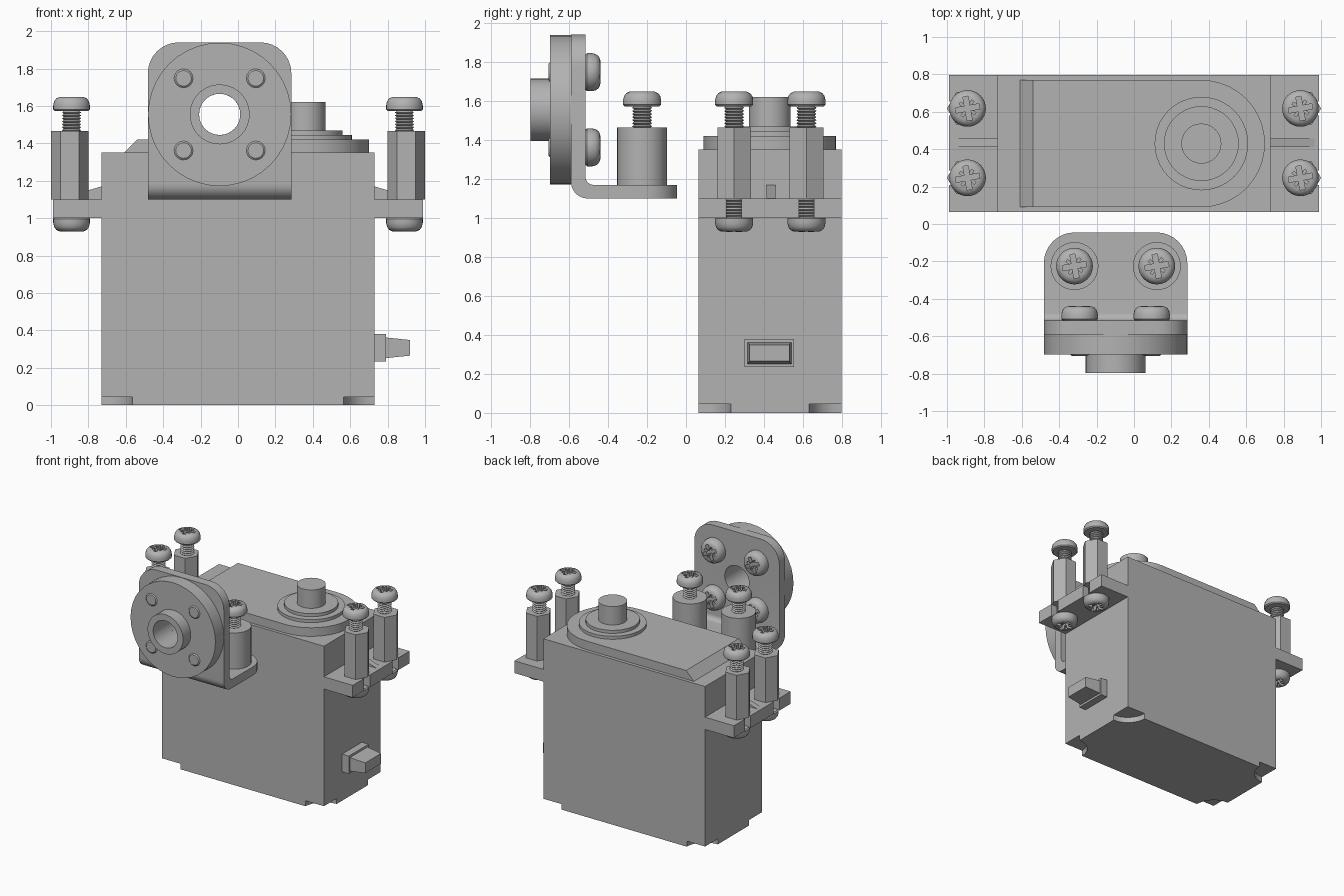
import bpy, bmesh
from math import cos, sin, pi, radians
from mathutils import Vector, Matrix

if "Cube" in bpy.data.objects:
    bpy.data.objects.remove(bpy.data.objects["Cube"], do_unlink=True)

grey = bpy.data.materials.new("plain_grey")
grey.use_nodes = True
grey.diffuse_color = (0.45, 0.45, 0.45, 1)
grey.node_tree.nodes["Principled BSDF"].inputs["Base Color"].default_value = grey.diffuse_color
parts = []


def finish(name, bm):
    bmesh.ops.recalc_face_normals(bm, faces=bm.faces)
    mesh = bpy.data.meshes.new(name)
    bm.to_mesh(mesh)
    bm.free()
    mesh.materials.append(grey)
    obj = bpy.data.objects.new(name, mesh)
    bpy.context.collection.objects.link(obj)
    parts.append(obj)
    return obj


def prism_bm(points, start, depth):
    """Extrude a closed outline of 3D points along a vector."""
    bm = bmesh.new()
    face = bm.faces.new([bm.verts.new(Vector(p) + Vector(start)) for p in points])
    new = bmesh.ops.extrude_face_region(bm, geom=[face])["geom"]
    bmesh.ops.translate(bm, vec=depth, verts=[v for v in new if isinstance(v, bmesh.types.BMVert)])
    return bm


def box(name, x, y, z):
    outline = [(x[0], y[0], 0), (x[1], y[0], 0), (x[1], y[1], 0), (x[0], y[1], 0)]
    return finish(name, prism_bm(outline, (0, 0, z[0]), (0, 0, z[1] - z[0])))


def lathe(name, profile, steps=32, closed=False, loc=(0, 0, 0)):
    """Revolve (radius, height) points around z."""
    bm = bmesh.new()
    vs = [bm.verts.new((r, 0, h)) for r, h in profile]
    pairs = list(zip(vs, vs[1:])) + ([(vs[-1], vs[0])] if closed else [])
    es = [bm.edges.new(p) for p in pairs]
    bmesh.ops.spin(bm, geom=vs + es, cent=(0, 0, 0), axis=(0, 0, 1), angle=2 * pi,
                   steps=steps, use_merge=True)
    bmesh.ops.remove_doubles(bm, verts=bm.verts, dist=1e-5)
    obj = finish(name, bm)
    obj.location = loc
    return obj


def cylinder(name, r, z0, z1, x, y, steps=32):
    return lathe(name, [(0, z0), (r, z0), (r, z1), (0, z1)], steps, loc=(x, y, 0))


def cut(obj, cutter):
    mod = obj.modifiers.new("cut", 'BOOLEAN')
    mod.operation = 'DIFFERENCE'
    mod.object = cutter
    bpy.context.view_layer.update()
    bpy.context.view_layer.objects.active = obj
    bpy.ops.object.modifier_apply(modifier=mod.name)
    parts.remove(cutter)
    bpy.data.objects.remove(cutter, do_unlink=True)


Y0, Y1 = 0.065, 0.797
SHAFT = (0.36, 0.43)
ROWS = (0.247, 0.618)

# Motor case with round notches at the bottom corners
case = box("case", (-0.73, 0.73), (Y0, Y1), (0, 1.35))
for cx in (-0.73, 0.73):
    for cy in (Y0, Y1):
        cut(case, cylinder("notch_cutter", 0.165, -0.1, 0.045, cx, cy))

# Raised lid: round at the shaft end, sloped at the other
arc = [(SHAFT[0] + 0.34 * cos(a), SHAFT[1] + 0.34 * sin(a), 0)
       for a in [radians(-90 + 180 * i / 20) for i in range(21)]]
bm = prism_bm([(-0.61, 0.09, 0)] + arc + [(-0.61, 0.77, 0)], (0, 0, 1.35), (0, 0, 0.07))
for v in bm.verts:
    if v.co.x < -0.6 and v.co.z > 1.4:
        v.co.x = -0.54
finish("lid", bm)

# Stepped collar and output shaft
lathe("output_shaft", [(0, 1.41), (0.25, 1.41), (0.25, 1.445), (0.2, 1.445), (0.2, 1.47),
                       (0.107, 1.47), (0.107, 1.62), (0, 1.62)], 40, loc=(*SHAFT, 0))

# Cable connector: collar and tapered plug
box("connector_collar", (0.73, 0.79), (0.30, 0.555), (0.235, 0.38))
bm = prism_bm([(0, -0.113, -0.055), (0, 0.113, -0.055), (0, 0.113, 0.055), (0, -0.113, 0.055)],
              (0.79, 0.428, 0.307), (0.13, 0, 0))
for v in bm.verts:
    if v.co.x > 0.9:
        v.co.y = 0.428 + (v.co.y - 0.428) * 0.9
        v.co.z = 0.307 + (v.co.z - 0.307) * 0.76
finish("connector_plug", bm)

# Screw: pan head on z = 0 pointing up, ridged thread below
LENGTH, RIDGES = 0.19, 12
head = lathe("screw_head", [(0, 0), (0.09, 0), (0.098, 0.008), (0.098, 0.03), (0.093, 0.052),
                            (0.082, 0.067), (0.065, 0.075), (0, 0.077)], 32)
# Cross recess with four fine diagonal ticks
for half_len, half_wid, depth, turns in ((0.064, 0.014, 0.035, (0, 90)),
                                         (0.05, 0.007, 0.055, (45, 135))):
    for turn in turns:
        slot = box("slot_cutter", (-half_len, half_len), (-half_wid, half_wid), (depth, 0.12))
        slot.rotation_euler.z = radians(turn)
        cut(head, slot)
pitch = LENGTH / RIDGES
ridge = [(0, 0.002)]
for i in range(RIDGES):
    ridge += [(0.042, -i * pitch), (0.052, -(i + 0.5) * pitch)]
thread = lathe("screw_thread", ridge + [(0.042, -LENGTH), (0, -LENGTH)], 16)
templates = [head, thread]


def screw(name, loc, up=(0, 0, 1), turn=10):
    rot = Vector((0, 0, 1)).rotation_difference(Vector(up)).to_matrix().to_4x4()
    for template, suffix in zip(templates, ("_head", "_thread")):
        obj = bpy.data.objects.new(name + suffix, template.data)
        obj.matrix_world = Matrix.Translation(loc) @ rot @ Matrix.Rotation(radians(turn), 4, 'Z')
        bpy.context.collection.objects.link(obj)
        parts.append(obj)


# Mounting ears with open slots, ribs, hex standoffs and screws
for s, side in ((1, "left"), (-1, "right")):
    ear = box(side + "_ear", sorted((s * 0.73, s * 0.99)), (Y0, Y1), (1.0, 1.1))
    finish(side + "_ear_rib", prism_bm([(s * 0.73, 0, 1.1), (s * 0.73, 0, 1.17), (s * 0.965, 0, 1.1)],
                                       (0, 0.412, 0), (0, 0.046, 0)))
    for y in ROWS:
        cut(ear, cylinder("hole_cutter", 0.06, 0.9, 1.2, s * 0.89, y))
        cut(ear, box("neck_cutter", sorted((s * 0.89, s * 1.1)), (y - 0.038, y + 0.038), (0.9, 1.2)))
        cylinder(side + "_hex_standoff", 0.1, 1.1, 1.465, s * 0.9, y, 6)
        screw(side + "_upper_screw", (s * 0.89, y, 1.573))
        screw(side + "_lower_screw", (s * 0.89, y, 1.005), (0, 0, -1))

# L-shaped bracket: bent strip with rounded outer corners
HUB_X, HUB_Z = -0.098, 1.555


def bend(cy, cz, r, a0, a1, n=8):
    return [(0, cy + r * cos(radians(a0 + (a1 - a0) * i / n)),
             cz + r * sin(radians(a0 + (a1 - a0) * i / n))) for i in range(n + 1)]


strip = ([(0, -0.59, 1.94)] + bend(-0.505, 1.185, 0.085, 180, 270)
         + [(0, -0.045, 1.1), (0, -0.045, 1.17)]
         + bend(-0.475, 1.21, 0.04, 270, 180) + [(0, -0.515, 1.94)])
bm = prism_bm(strip, (-0.482, 0, 0), (0.767, 0, 0))
corners = [e for e in bm.edges
           if all(v.co.z > 1.93 for v in e.verts) or all(v.co.y > -0.05 for v in e.verts)]
corners = [e for e in corners if abs(e.verts[0].co.x - e.verts[1].co.x) < 0.01]
bmesh.ops.bevel(bm, geom=corners, offset=0.165, segments=8, profile=0.5, affect='EDGES')
bracket = finish("bracket", bm)
bore = cylinder("bore_cutter", 0.11, -0.2, 0.2, HUB_X, -0.55)
bore.location.z = HUB_Z
bore.rotation_euler.x = pi / 2
cut(bracket, bore)

# Hub disc with hollow boss, facing forward
hub = lathe("hub_disc", [(0.11, 0.59), (0.383, 0.59), (0.383, 0.698), (0.16, 0.698),
                         (0.16, 0.797), (0.11, 0.797)], 40, True, (HUB_X, 0, HUB_Z))
hub.rotation_euler.x = pi / 2

# Screws fixing the hub, and round standoffs with screws on the bracket foot
for dx in (-0.193, 0.193):
    for dz in (-0.193, 0.193):
        screw("hub_screw", (HUB_X + dx, -0.515, HUB_Z + dz), (0, 1, 0), 25)
for x in (-0.318, 0.122):
    cylinder("round_standoff", 0.128, 1.17, 1.465, x, -0.225)
    screw("standoff_screw", (x, -0.225, 1.573))

# Remove the templates, then shade with sharp edges kept
for t in templates:
    parts.remove(t)
    bpy.data.objects.remove(t, do_unlink=True)
bpy.ops.object.select_all(action='DESELECT')
for p in parts:
    p.select_set(True)
bpy.context.view_layer.objects.active = parts[0]
bpy.ops.object.shade_smooth_by_angle(angle=radians(30))
